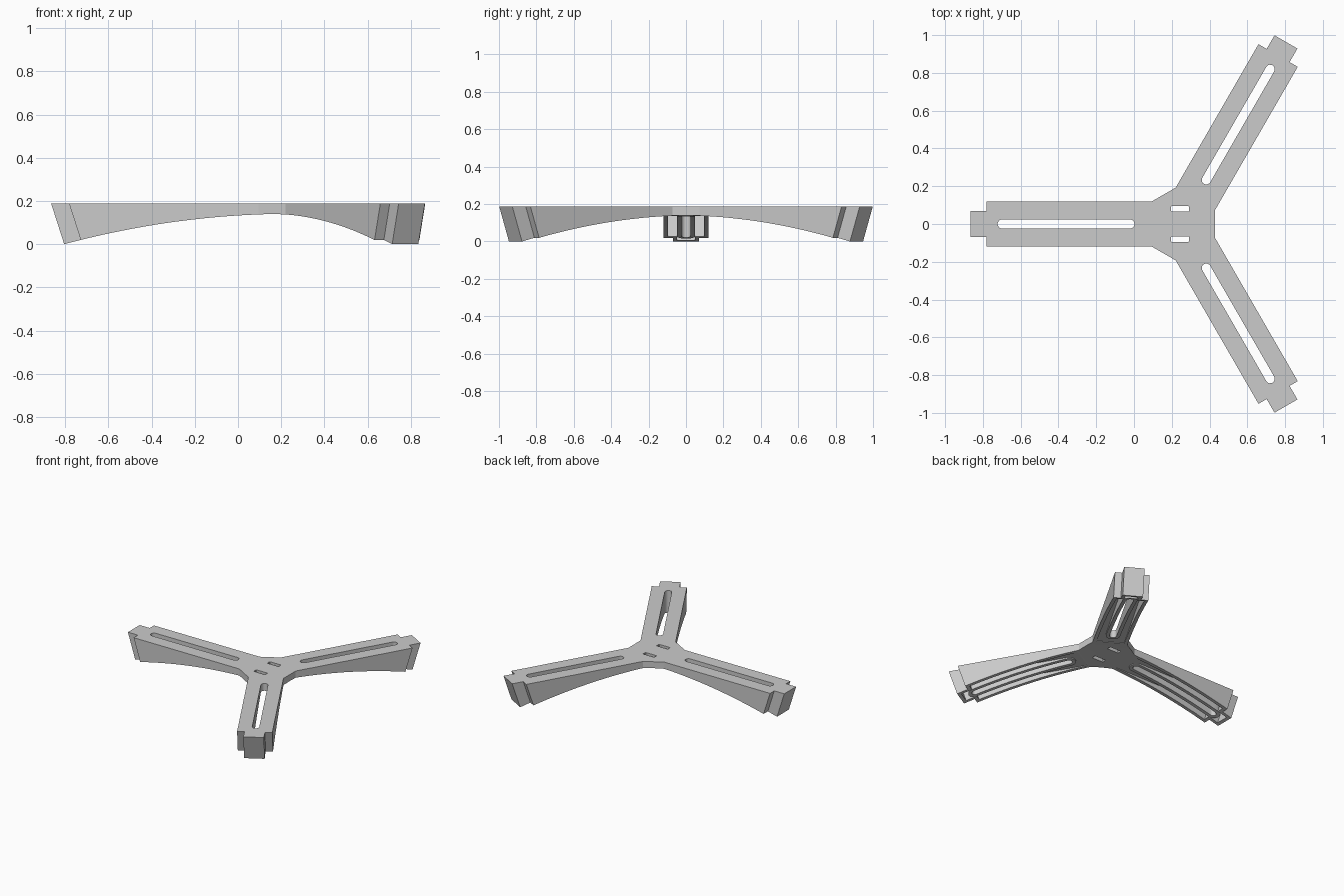
import bpy, bmesh, math
from mathutils import Matrix

cube = bpy.data.objects.get("Cube")
if cube:
    bpy.data.objects.remove(cube, do_unlink=True)

TOP, PLATE = 0.187, 0.14        # top surface and underside of the top plate
SLOPE = 0.06 / TOP              # inward lean of the arm ends
HUB_X = 0.248
ANGLES = [math.radians(a) for a in (60, 180, 300)]

grey = bpy.data.materials.new("plain_grey")
grey.use_nodes = True
COLOUR = (0.6, 0.6, 0.6, 1)
grey.diffuse_color = COLOUR
grey.node_tree.nodes["Principled BSDF"].inputs["Base Color"].default_value = COLOUR


def loft(bm, rings):
    """Closed solid through rings of points, listed from low to high."""
    rings = [[bm.verts.new(p) for p in ring] for ring in rings]
    bm.faces.new(rings[0][::-1])
    bm.faces.new(rings[-1])
    n = len(rings[0])
    for low, high in zip(rings, rings[1:]):
        for i in range(n):
            j = (i + 1) % n
            bm.faces.new((low[i], low[j], high[j], high[i]))


def make_object(name, bm):
    bmesh.ops.recalc_face_normals(bm, faces=bm.faces)
    mesh = bpy.data.meshes.new(name)
    bm.to_mesh(mesh)
    bm.free()
    ob = bpy.data.objects.new(name, mesh)
    bpy.context.collection.objects.link(ob)
    mesh.materials.append(grey)
    return ob


def prism(name, outlines, z0, z1):
    """Upright prisms; each point is x, y at z = TOP and a lean direction."""
    bm = bmesh.new()
    for outline in outlines:
        loft(bm, [[(x + lx * SLOPE * (z - TOP), y + ly * SLOPE * (z - TOP), z)
                   for x, y, lx, ly in outline] for z in (z0, z1)])
    return make_object(name, bm)


def arm_outline(start, half, shoulder, tip_half, tip):
    side = [(start, -half, 0, 0), (shoulder, -half, 1, 0),
            (shoulder, -tip_half, 1, 0), (tip, -tip_half, 1, 0)]
    return side + [(x, -y, lx, ly) for x, y, lx, ly in reversed(side)]


def capsule(r0, r1, rad, steps=10):
    pts = []
    for centre, begin in ((r1 - rad, -math.pi / 2), (r0 + rad, math.pi / 2)):
        for i in range(steps + 1):
            a = begin + math.pi * i / steps
            pts.append((centre + rad * math.cos(a), rad * math.sin(a), 0, 0))
    return pts


def turn(outline, a):
    c, s = math.cos(a), math.sin(a)
    return [(x * c - y * s, x * s + y * c, lx * c - ly * s, lx * s + ly * c)
            for x, y, lx, ly in outline]


def cut(target, cutter):
    mod = target.modifiers.new("cut", "BOOLEAN")
    mod.operation = "DIFFERENCE"
    mod.solver = "EXACT"
    mod.object = cutter
    bpy.context.view_layer.update()
    graph = bpy.context.evaluated_depsgraph_get()
    mesh = bpy.data.meshes.new_from_object(target.evaluated_get(graph))
    target.modifiers.clear()
    target.data = mesh
    bpy.data.objects.remove(cutter, do_unlink=True)


# Three-armed body with leaning, stepped arm ends
outline = []
for a in ANGLES:
    outline += turn(arm_outline(0.153, 0.12, 1.03, 0.07, 1.113), a)
body = prism("three_arm_bracket", [outline], -0.1, TOP)

# Arched underside: triangular rings rise so that every arm gets the same arch
STEPS, REACH = 30, 1.25
levels = [(REACH, -0.5)]
for i in range(STEPS, 0, -1):
    r = REACH * i / STEPS
    levels.append((r, PLATE - 0.127 * r * r))
bm = bmesh.new()
loft(bm, [[(2 * r * math.cos(a + math.pi / 3), 2 * r * math.sin(a + math.pi / 3), z)
           for a in ANGLES] for r, z in levels])
cut(body, make_object("arch_cutter", bm))

for a in ANGLES:
    # Hollow underside, leaving a rib around the slot
    hollow = prism("hollow_cutter",
                   [turn(arm_outline(0.17, 0.095, 1.005, 0.047, 1.088), a)], -0.2, PLATE)
    cut(hollow, prism("rib_keeper", [turn(capsule(0.22, 0.994, 0.049), a)], -0.3, 0.3))
    cut(body, hollow)
    # Long slot through the arm
    cut(body, prism("slot_cutter", [turn(capsule(0.245, 0.97, 0.024), a)], -0.3, 0.3))

# Two small slots through the hub
small = []
for y in (-0.08, 0.08):
    w, h, c = 0.047, 0.015, 0.003
    corner = [(w, h - c), (w - c, h)]
    quarter = corner + [(-x, v) for x, v in reversed(corner)]
    loop = quarter + [(-x, -v) for x, v in quarter]
    small.append([(x - 0.004, y + v, 0, 0) for x, v in loop])
cut(body, prism("hub_slot_cutter", small, -0.3, 0.3))

# Centre the part, stand it on the ground and smooth the curves
low = min(v.co.z for v in body.data.vertices)
body.data.transform(Matrix.Translation((HUB_X, 0, -low)))
bpy.ops.object.select_all(action="DESELECT")
body.select_set(True)
bpy.context.view_layer.objects.active = body
bpy.ops.object.shade_smooth_by_angle(angle=math.radians(25))
